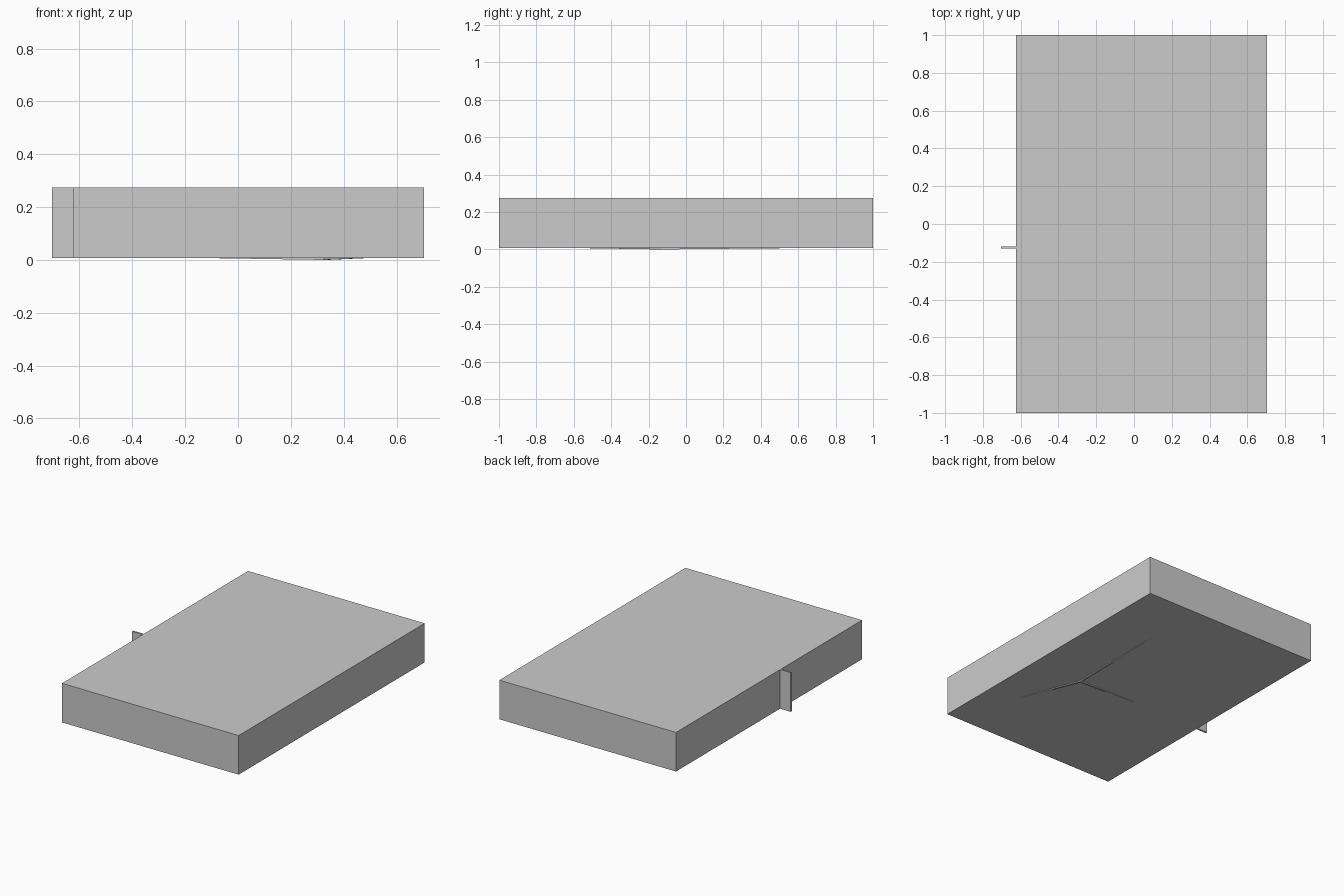
import bpy
import bmesh
from mathutils import Vector

if "Cube" in bpy.data.objects:
    bpy.data.objects.remove(bpy.data.objects["Cube"])

Z0, Z1 = 0.008, 0.274      # underside and top of the slab


def mesh_object(name, bm):
    bmesh.ops.recalc_face_normals(bm, faces=bm.faces)
    me = bpy.data.meshes.new(name)
    bm.to_mesh(me)
    bm.free()
    ob = bpy.data.objects.new(name, me)
    bpy.context.collection.objects.link(ob)
    return ob


def box(name, lo, hi):
    bm = bmesh.new()
    bmesh.ops.create_cube(bm, size=1)
    lo, hi = Vector(lo), Vector(hi)
    for v in bm.verts:
        v.co = (lo + hi) / 2 + v.co * (hi - lo)
    return mesh_object(name, bm)


def rib(name, hub, tip, width=0.012):
    # Wedge that is deepest at the hub and fades into the underside at the tip
    hub, tip = Vector((*hub, 0)), Vector((*tip, 0))
    along = (tip - hub).normalized()
    side = Vector((-along.y, along.x, 0)) * width / 2
    up = Vector((0, 0, 1))
    profile = [hub, tip + up * (Z0 - 0.001), tip + up * (Z0 + 0.002), hub + up * (Z0 + 0.002)]
    bm = bmesh.new()
    face = bm.faces.new([bm.verts.new(p - side) for p in profile])
    ext = bmesh.ops.extrude_face_region(bm, geom=[face])
    new = [g for g in ext["geom"] if isinstance(g, bmesh.types.BMVert)]
    bmesh.ops.translate(bm, verts=new, vec=side * 2)
    return mesh_object(name, bm)


# Main slab
box("slab", (-0.625, -1, Z0), (0.705, 1, Z1))

# Thin upright fin on the left side
box("side_fin", (-0.705, -0.131, Z0), (-0.62, -0.119, Z1))

# Three shallow ribs meeting under the slab
hub = (0.33, -0.135)
for name, tip in (("long_rib", (0.33, 0.565)),
                  ("cross_rib", (-0.11, -0.125)),
                  ("slanted_rib", (0.484, -0.55))):
    rib(name, hub, tip)
